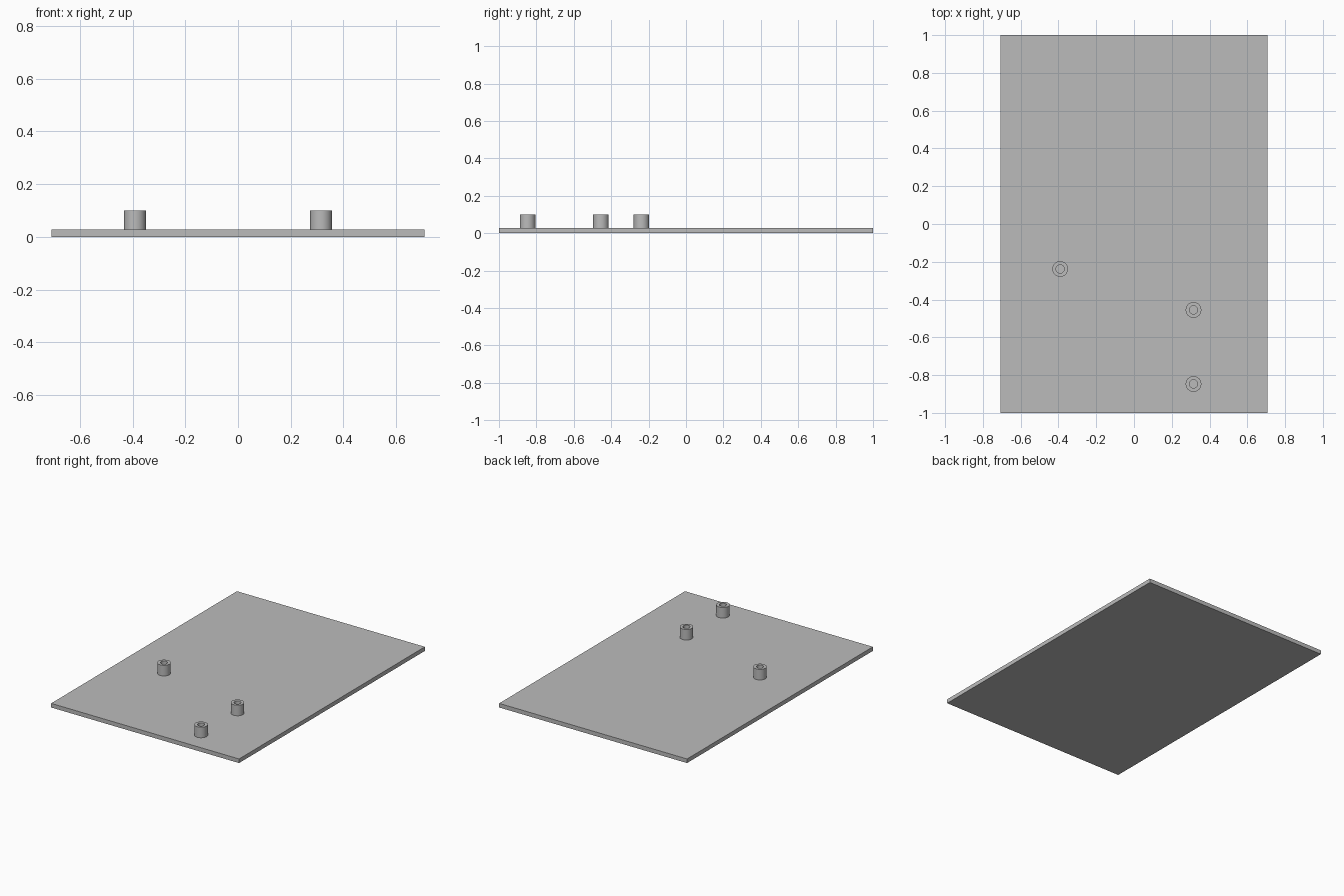
import bpy
import bmesh
import math
from mathutils import Matrix

cube = bpy.data.objects.get("Cube")
if cube:
    bpy.data.objects.remove(cube, do_unlink=True)

WIDTH, LENGTH, THICK = 1.416, 2.0, 0.028
POST_TOP, OUTER, INNER = 0.1, 0.0415, 0.022
SEGMENTS = 48

# Single grey material
GREY = (0.5, 0.5, 0.5, 1)
grey = bpy.data.materials.new("plain grey")
grey.use_nodes = True
grey.diffuse_color = GREY
grey.node_tree.nodes["Principled BSDF"].inputs["Base Color"].default_value = GREY


def add_object(name, bm, location):
    bmesh.ops.recalc_face_normals(bm, faces=bm.faces)
    mesh = bpy.data.meshes.new(name)
    bm.to_mesh(mesh)
    bm.free()
    mesh.materials.append(grey)
    obj = bpy.data.objects.new(name, mesh)
    obj.location = location
    bpy.context.collection.objects.link(obj)
    return obj


# Flat base plate
bm = bmesh.new()
bmesh.ops.create_cube(bm, size=1, matrix=Matrix.Diagonal((WIDTH, LENGTH, THICK, 1)))
add_object("base_plate", bm, (0, 0, THICK / 2))


# Hollow standoff: a rectangular wall section spun around the z axis
def add_standoff(name, x, y):
    bm = bmesh.new()
    height = POST_TOP - THICK
    section = [(INNER, 0), (OUTER, 0), (OUTER, height), (INNER, height)]
    verts = [bm.verts.new((r, 0, z)) for r, z in section]
    edges = [bm.edges.new((verts[i - 1], verts[i])) for i in range(len(verts))]
    bmesh.ops.spin(bm, geom=verts + edges, cent=(0, 0, 0), axis=(0, 0, 1),
                   angle=math.tau, steps=SEGMENTS, use_merge=True)
    bmesh.ops.remove_doubles(bm, verts=bm.verts, dist=0.0001)
    obj = add_object(name, bm, (x, y, THICK))
    bpy.ops.object.select_all(action="DESELECT")
    obj.select_set(True)
    bpy.context.view_layer.objects.active = obj
    bpy.ops.object.shade_smooth_by_angle(angle=math.radians(30))


add_standoff("right_standoff", -0.391, -0.238)
add_standoff("left_rear_standoff", 0.315, -0.455)
add_standoff("left_front_standoff", 0.315, -0.847)
